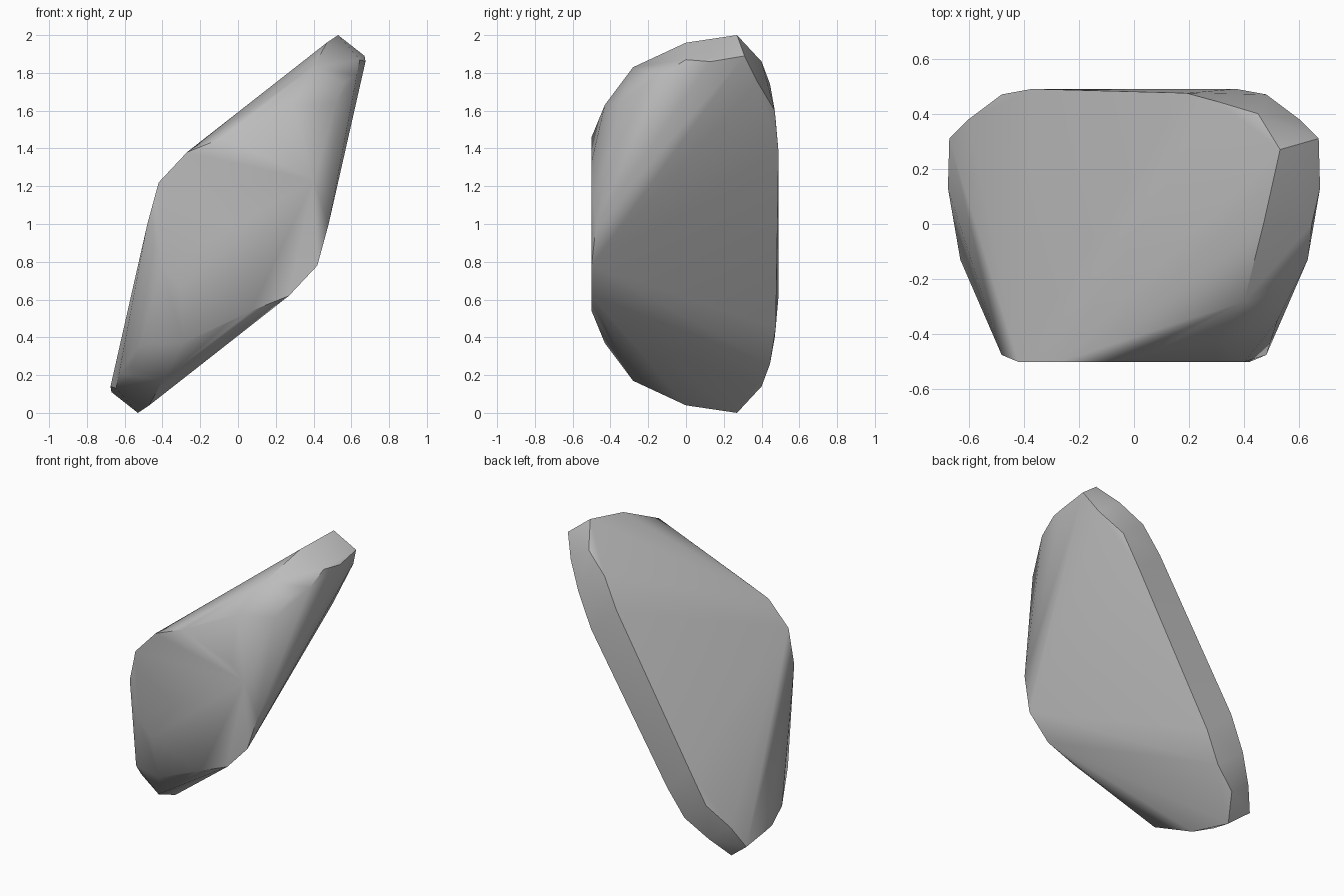
import bpy
import bmesh
from mathutils import Vector

cube = bpy.data.objects.get("Cube")
if cube:
    bpy.data.objects.remove(cube, do_unlink=True)

# Half of the boulder's corners, measured about its middle height
upper_rim = [(.53, .27, 1), (.47, 0, .96), (.40, -.28, .83), (.29, -.43, .63), (.05, -.475, .52)]
outer_rim = [(.67, .31, .89), (.675, .13, .86), (.645, 0, .87), (.63, -.13, .79),
             (.56, -.24, .75), (.52, -.35, .64)]
back_edge = [(.45, .40, .86), (.30, .445, .74), (.19, .475, .55),
             (.60, .38, .75), (.48, .47, .60), (.37, .49, .38)]
front_edge = [(.48, -.475, 0), (.40, -.50, .23), (.30, -.50, .33), (-.07, -.50, .46),
              (-.27, -.50, .38), (-.42, -.50, .22)]

# Half-turn about the depth axis gives the other half; wrap all in a hull
bm = bmesh.new()
for x, y, z in upper_rim + outer_rim + back_edge + front_edge:
    for s in (1, -1):
        bm.verts.new(Vector((s * x, y, 1 + s * z)))
bmesh.ops.convex_hull(bm, input=bm.verts[:], use_existing_faces=False)
bmesh.ops.delete(bm, geom=[v for v in bm.verts if not v.link_faces], context='VERTS')
bmesh.ops.recalc_face_normals(bm, faces=bm.faces[:])

mesh = bpy.data.meshes.new("boulder")
bm.to_mesh(mesh)
bm.free()
boulder = bpy.data.objects.new("boulder", mesh)
bpy.context.collection.objects.link(boulder)

# Stone colour
stone = bpy.data.materials.new("grey_stone")
stone.use_nodes = True
grey = (.5, .5, .5, 1)
stone.diffuse_color = grey
stone.node_tree.nodes["Principled BSDF"].inputs["Base Color"].default_value = grey
mesh.materials.append(stone)

# Soft facets with sharp ridges
bpy.ops.object.select_all(action='DESELECT')
boulder.select_set(True)
bpy.context.view_layer.objects.active = boulder
bpy.ops.object.shade_smooth_by_angle(angle=.52)
